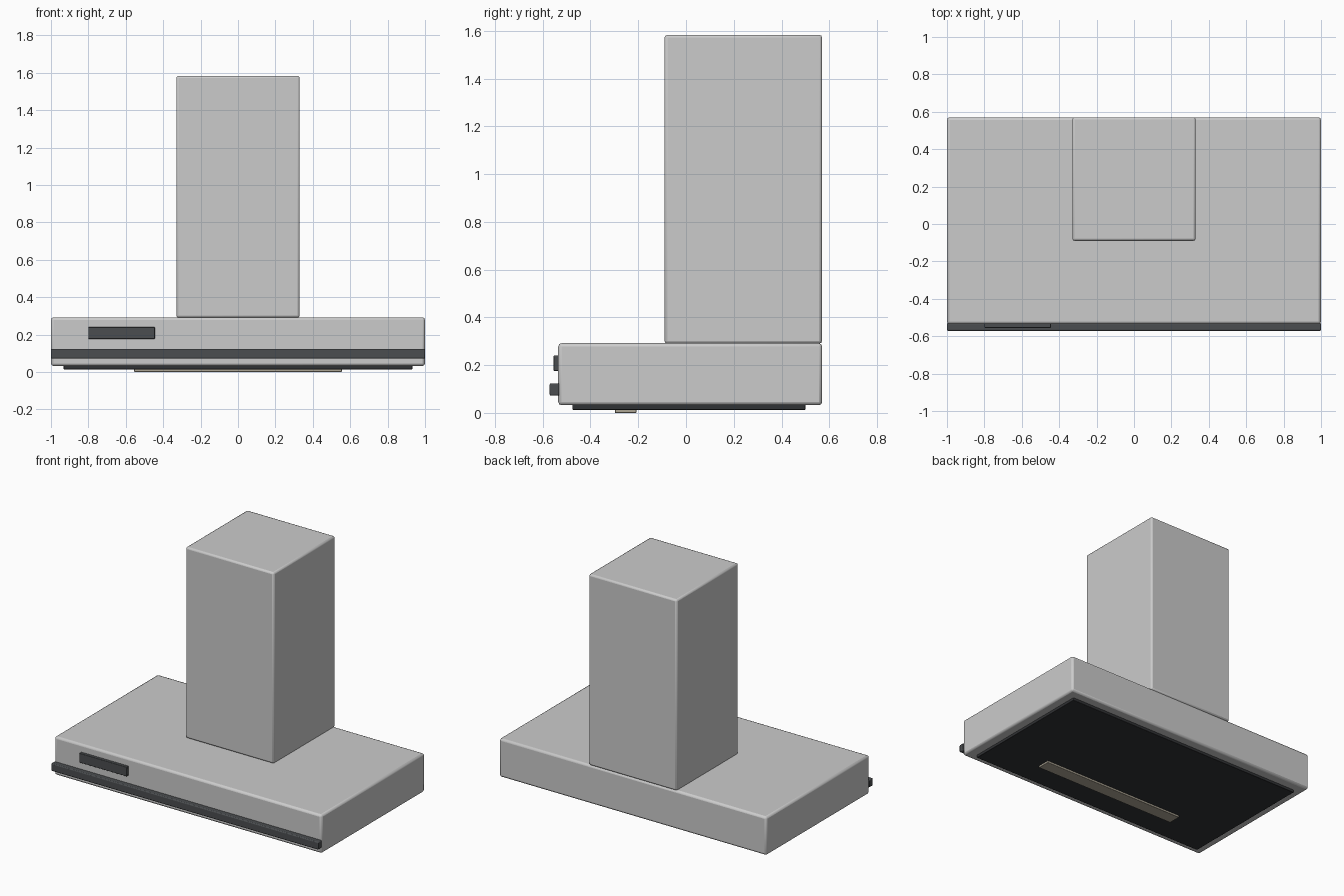
import bpy

if "Cube" in bpy.data.objects:
    bpy.data.objects.remove(bpy.data.objects["Cube"])


def material(name, color):
    mat = bpy.data.materials.new(name)
    mat.diffuse_color = (*color, 1)
    mat.use_nodes = True
    mat.node_tree.nodes["Principled BSDF"].inputs["Base Color"].default_value = mat.diffuse_color
    return mat


def box(name, xs, ys, zs, bevel=0.0, mat=None, segments=2):
    """Box spanning the given (min, max) ranges, with optional rounded edges."""
    spans = (xs, ys, zs)
    bpy.ops.mesh.primitive_cube_add(size=1, location=[(a + b) / 2 for a, b in spans])
    ob = bpy.context.object
    ob.name = name
    ob.scale = [b - a for a, b in spans]
    bpy.ops.object.transform_apply(location=False, rotation=False, scale=True)
    if bevel:
        mod = ob.modifiers.new("rounded_edges", 'BEVEL')
        mod.width = bevel
        mod.segments = segments
    if mat:
        ob.data.materials.append(mat)
    bpy.ops.object.shade_smooth_by_angle()
    return ob


steel = material("steel", (0.60, 0.62, 0.63))
dark = material("dark_trim", (0.07, 0.075, 0.08))
black = material("filter_black", (0.03, 0.032, 0.035))
lamp = material("lamp_cover", (0.42, 0.38, 0.30))

# Canopy and chimney, flush at the back
box("canopy", (-1, 1), (-0.535, 0.57), (0.032, 0.292), 0.014, steel)
box("chimney", (-0.33, 0.33), (-0.09, 0.57), (0.29, 1.583), 0.012, steel)

# Front rail and control panel
box("front_rail", (-1, 1), (-0.571, -0.53), (0.072, 0.124), 0.006, dark)
box("control_panel", (-0.80, -0.445), (-0.555, -0.53), (0.176, 0.24), 0.003, dark)

# Underside filter and light strip
box("filter_panel", (-0.932, 0.932), (-0.475, 0.50), (0.013, 0.036), 0.003, black)
box("light_strip", (-0.555, 0.555), (-0.297, -0.208), (0.0, 0.016), 0.002, lamp)
